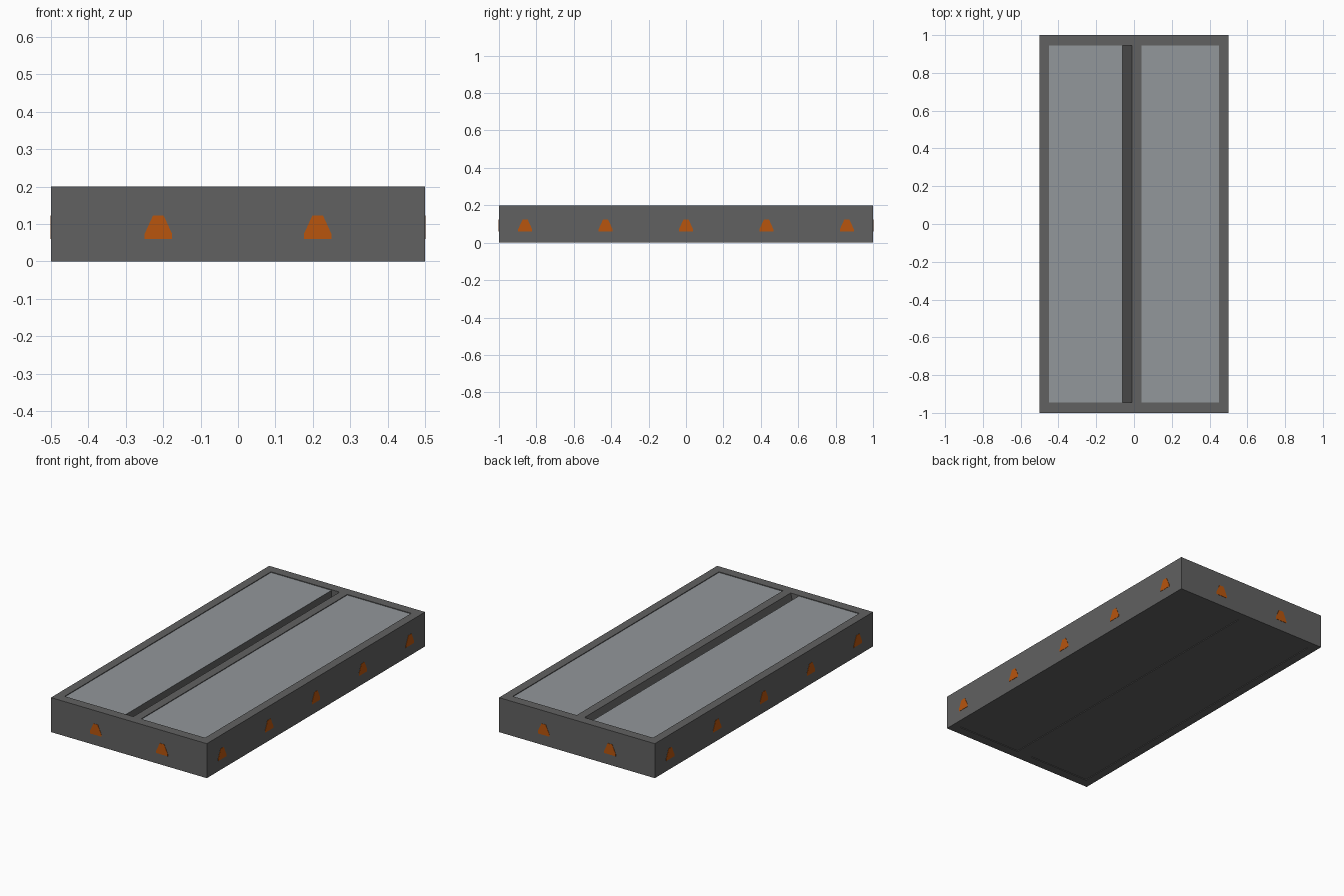
import bpy, bmesh, math
from mathutils import Matrix, Vector

if "Cube" in bpy.data.objects:
    bpy.data.objects.remove(bpy.data.objects["Cube"])


def mat(name, col):
    m = bpy.data.materials.new(name)
    m.diffuse_color = (*col, 1)
    m.use_nodes = True
    m.node_tree.nodes["Principled BSDF"].inputs["Base Color"].default_value = m.diffuse_color
    return m


DARK = mat("dark_grey_frame", (0.12, 0.12, 0.12))
PALE = mat("pale_grey_panel", (0.29, 0.31, 0.325))
ORANGE = mat("orange_marker", (0.48, 0.09, 0.004))


def prism(name, profile, depth, matrix, mats):
    """Extrude a 2D profile along local z, then place it."""
    bm = bmesh.new()
    f = bm.faces.new([bm.verts.new((a, b, 0)) for a, b in profile])
    r = bmesh.ops.extrude_face_region(bm, geom=[f])
    verts = [v for v in r["geom"] if isinstance(v, bmesh.types.BMVert)]
    bmesh.ops.translate(bm, verts=verts, vec=(0, 0, depth))
    bm.transform(matrix)
    bmesh.ops.recalc_face_normals(bm, faces=bm.faces[:])
    me = bpy.data.meshes.new(name)
    bm.to_mesh(me)
    bm.free()
    for m in mats:
        me.materials.append(m)
    ob = bpy.data.objects.new(name, me)
    bpy.context.collection.objects.link(ob)
    return ob


# Outer frame: rectangular ring, open in the middle
bm = bmesh.new()
corners = [(-1, -1), (1, -1), (1, 1), (-1, 1)]
rings = [[bm.verts.new((sx * hx, sy * hy, z)) for sx, sy in corners]
         for hx, hy, z in ((0.5, 1, 0), (0.5, 1, 0.2), (0.45, 0.945, 0.2), (0.45, 0.945, 0))]
for k in range(4):
    a, b = rings[k], rings[(k + 1) % 4]
    for i in range(4):
        j = (i + 1) % 4
        bm.faces.new((a[i], a[j], b[j], b[i]))
bmesh.ops.recalc_face_normals(bm, faces=bm.faces[:])
me = bpy.data.meshes.new("outer_frame")
bm.to_mesh(me)
bm.free()
me.materials.append(DARK)
bpy.context.collection.objects.link(bpy.data.objects.new("outer_frame", me))

# Profiles in x-z are extruded along the length
along_y = Matrix.Translation((0, 0.945, 0)) @ Matrix.Rotation(math.pi / 2, 4, 'X')

# Centre bar with one sloping side, leaving a groove beside the left panel
prism("centre_bar", [(-0.06, 0), (0.04, 0), (0.04, 0.2), (-0.01, 0.2)], 1.89, along_y, [DARK])

# Inset panels: pale top, dark sides and underside
for name, x0, x1 in (("left_panel", -0.45, -0.062), ("right_panel", 0.04, 0.45)):
    ob = prism(name, [(x0, 0.004), (x1, 0.004), (x1, 0.196), (x0, 0.196)], 1.89, along_y, [DARK, PALE])
    for p in ob.data.polygons:
        p.material_index = 1 if p.normal.z > 0.5 else 0

# Orange side markers
shape = [(-0.037, 0.06), (0.037, 0.06), (0.037, 0.073), (0.014, 0.123), (-0.014, 0.123), (-0.037, 0.073)]


def marker(name, pos, angle):
    m = (Matrix.Translation(Vector(pos)) @ Matrix.Rotation(angle, 4, 'Z')
         @ Matrix.Rotation(math.pi / 2, 4, 'X'))
    prism(name, shape, 0.002, m, [ORANGE])


for s in (-1, 1):
    end_angle = 0 if s < 0 else math.pi
    for x in (-0.213, 0.213):
        marker("end_marker", (x, s * 0.9995, 0), end_angle)
    for i in range(-2, 3):
        marker("side_marker", (s * 0.4995, i * 0.43, 0), s * math.pi / 2)
